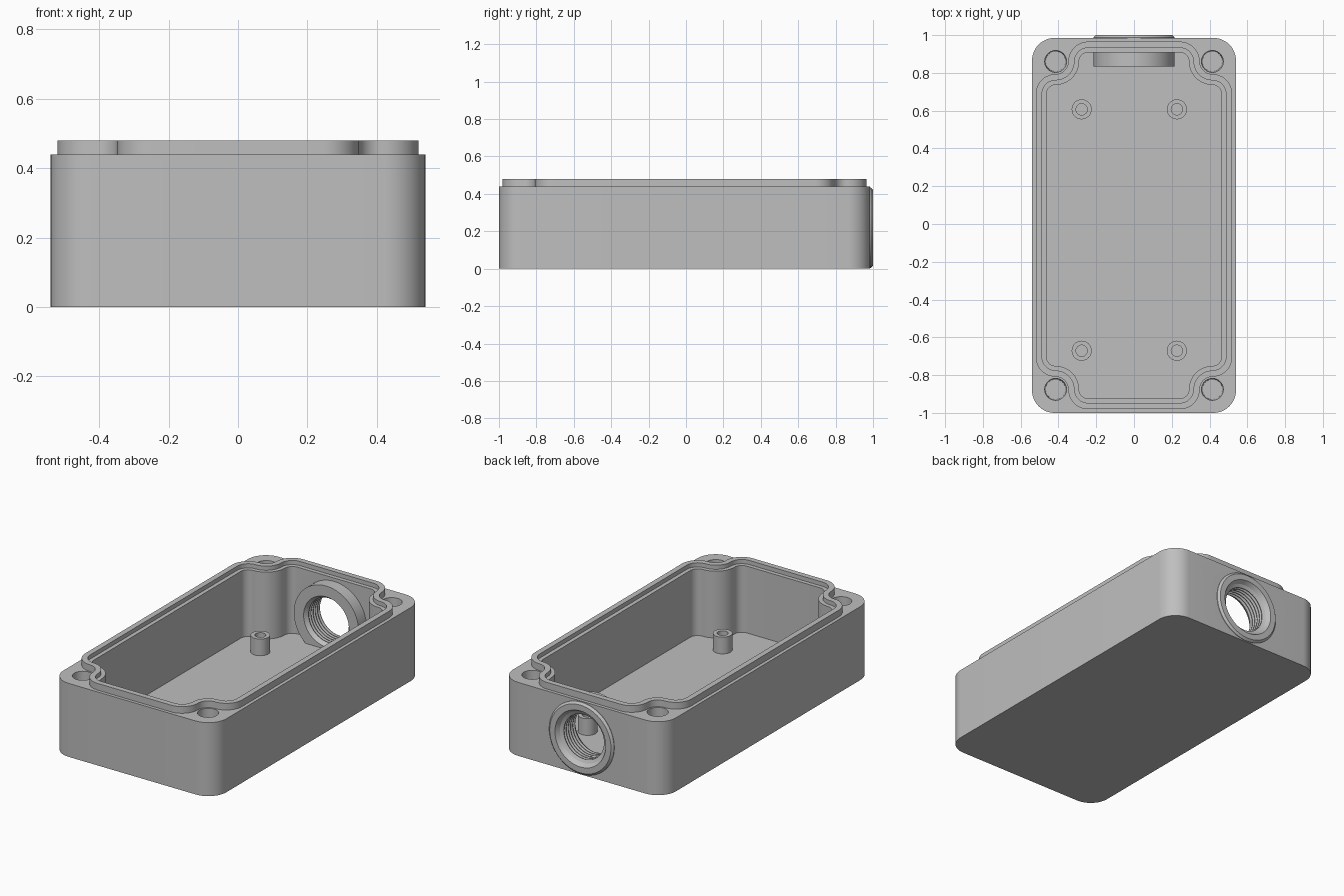
import bpy, bmesh, math
from mathutils import Matrix, Vector

cube = bpy.data.objects.get("Cube")
if cube:
    bpy.data.objects.remove(cube, do_unlink=True)

grey = bpy.data.materials.new("moulded grey")
grey.use_nodes = True
colour = (0.52, 0.52, 0.52, 1)
grey.diffuse_color = colour
grey.node_tree.nodes["Principled BSDF"].inputs["Base Color"].default_value = colour

MID_Y = -0.0075            # middle of the box; the port sticks out behind
TOP, RIM_TOP, FLOOR = 0.44, 0.48, 0.055
SCREW_X, SCREW_Y = 0.415, 0.868
PORT_Z = 0.22


def arc(cx, cy, r, start, end, n=12):
    angles = [math.radians(start + (end - start) * i / n) for i in range(n + 1)]
    return [(cx + r * math.cos(a), cy + r * math.sin(a)) for a in angles]


def four_corners(corner):
    pts = []
    for sx, sy in ((1, 1), (-1, 1), (-1, -1), (1, -1)):
        part = [(sx * x, sy * y + MID_Y) for x, y in corner]
        pts += part if sx * sy > 0 else part[::-1]
    return pts


def seal_outline(inset):
    """Outline that steps around the corner screws, moved inward by inset."""
    bend, hollow = 0.105, 0.067
    reach = bend + hollow
    return four_corners(
        arc(SCREW_X, SCREW_Y - reach, bend - inset, 0, 90)
        + arc(SCREW_X, SCREW_Y, hollow + inset, -90, -180)[1:-1]
        + arc(SCREW_X - reach, SCREW_Y, bend - inset, 0, 90))


def circle(cx, cy, r, n=48):
    return arc(cx, cy, r, 0, 360, n)[:-1]


def add_object(name, bm):
    bmesh.ops.recalc_face_normals(bm, faces=bm.faces)
    mesh = bpy.data.meshes.new(name)
    bm.to_mesh(mesh)
    bm.free()
    mesh.materials.append(grey)
    obj = bpy.data.objects.new(name, mesh)
    bpy.context.collection.objects.link(obj)
    return obj


def bridge(bm, a, b):
    for i in range(len(a)):
        j = (i + 1) % len(a)
        bm.faces.new((a[i], a[j], b[j], b[i]))


def prism(name, low, z0, high, z1):
    bm = bmesh.new()
    a = [bm.verts.new((x, y, z0)) for x, y in low]
    b = [bm.verts.new((x, y, z1)) for x, y in high]
    bm.faces.new(a[::-1])
    bm.faces.new(b)
    bridge(bm, a, b)
    return add_object(name, bm)


def lathe(name, profile, matrix, n=64):
    """Spin a closed (radius, height) profile about its own z axis."""
    bm = bmesh.new()
    rings = [[bm.verts.new(matrix @ Vector((x, y, h))) for x, y in circle(0, 0, r, n)]
             for r, h in profile]
    for i, ring in enumerate(rings):
        bridge(bm, ring, rings[(i + 1) % len(rings)])
    return add_object(name, bm)


def combine(target, tool, operation):
    mod = target.modifiers.new(tool.name, "BOOLEAN")
    mod.object, mod.operation, mod.solver = tool, operation, "EXACT"
    graph = bpy.context.evaluated_depsgraph_get()
    mesh = bpy.data.meshes.new_from_object(target.evaluated_get(graph))
    target.modifiers.clear()
    target.data = mesh
    bpy.data.objects.remove(tool, do_unlink=True)


def smooth(obj):
    bpy.ops.object.select_all(action="DESELECT")
    obj.select_set(True)
    bpy.context.view_layer.objects.active = obj
    bpy.ops.object.shade_smooth_by_angle(angle=math.radians(28))


# Box body with its raised sealing rim
wall = four_corners(arc(0.42, 0.8725, 0.12, 0, 90))
body = prism("enclosure_body", wall, 0, wall, TOP)
rim = seal_outline(0)
combine(body, prism("rim", rim, 0.3, rim, RIM_TOP), "UNION")

# Inner ledge and cavity
for inset, depth in ((0.033, 0.455), (0.057, FLOOR)):
    shape = seal_outline(inset)
    combine(body, prism("hollow", shape, depth, shape, 0.6), "DIFFERENCE")

# Tapered corner screw holes
for sx in (-1, 1):
    for sy in (-1, 1):
        x, y = sx * SCREW_X, sy * SCREW_Y + MID_Y
        combine(body, prism("screw_hole", circle(x, y, 0.053), 0.1,
                            circle(x, y, 0.058), TOP + 0.01), "DIFFERENCE")

# Opening for the cable port in the back wall
port_axis = Matrix.Translation((0, 0, PORT_Z)) @ Matrix.Rotation(-math.pi / 2, 4, "X")
opening = prism("opening", circle(0, 0, 0.2), 0.88, circle(0, 0, 0.2), 1.1)
opening.data.transform(port_axis)
combine(body, opening, "DIFFERENCE")
smooth(body)

# Threaded cable port: collar outside, thread ridges in the bore
inner_end, outer_end, turns = 0.835, 1.0, 6
profile = [(0.15, inner_end), (0.215, inner_end), (0.215, 0.988), (0.203, outer_end),
           (0.168, outer_end)]
pitch = (0.975 - 0.85) / turns
for i in range(turns):
    h = 0.975 - i * pitch
    profile += [(0.152, h), (0.133, h - pitch * 0.45), (0.133, h - pitch * 0.6)]
smooth(lathe("threaded_port", profile, port_axis))

# Board standoffs on the floor
for x in (-0.277, 0.227):
    for y in (-0.671, 0.607):
        post = [(0.053, FLOOR - 0.01), (0.053, 0.155), (0.03, 0.155), (0.03, FLOOR - 0.01)]
        smooth(lathe("board_standoff", post, Matrix.Translation((x, y, 0)), 32))
